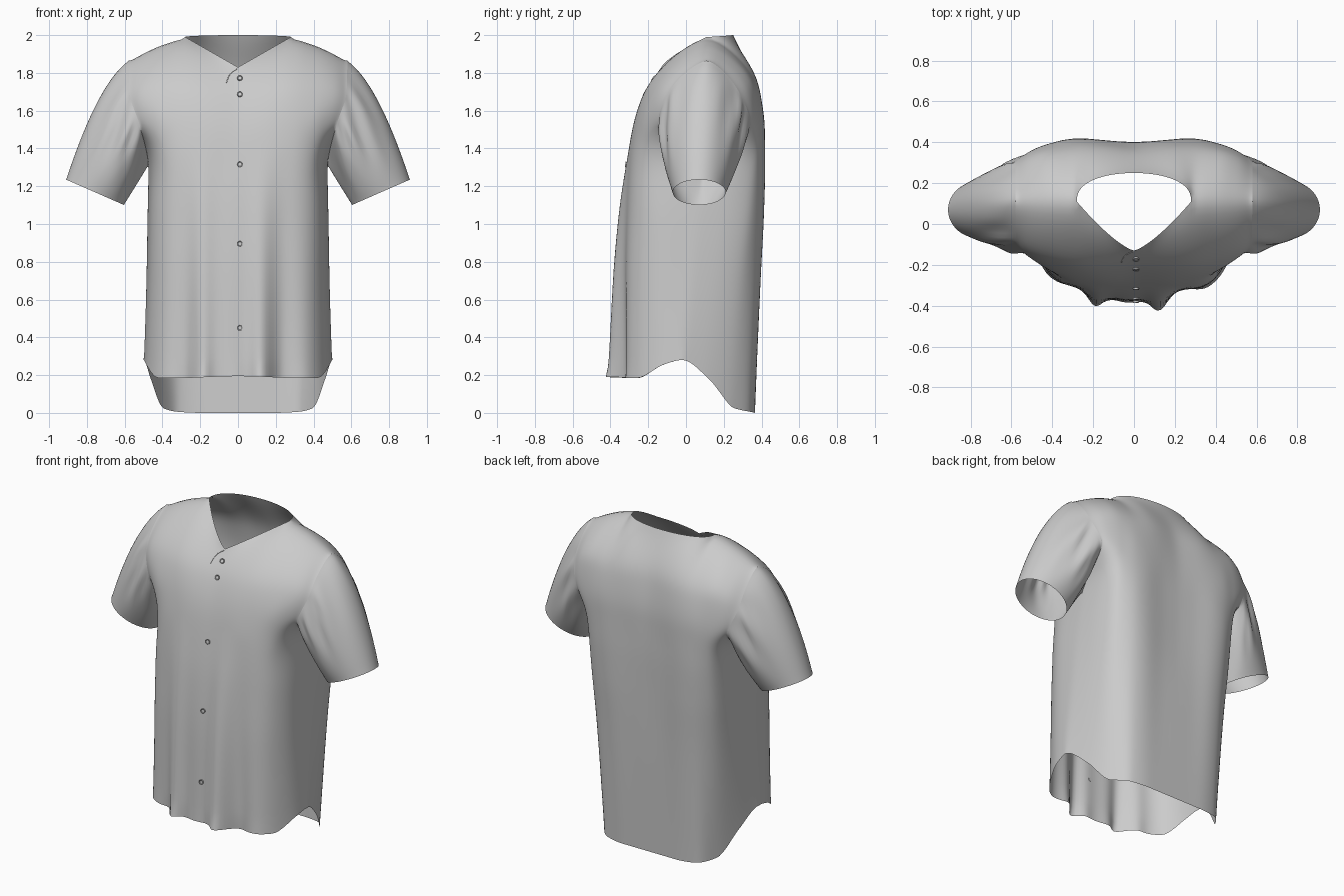
import bpy, bmesh, math
from mathutils import Vector
from mathutils.bvhtree import BVHTree

if "Cube" in bpy.data.objects:
    bpy.data.objects.remove(bpy.data.objects["Cube"])

# Control rows run hem -> shoulder, points run centre -> side seam / armhole
FRONT = [
    [(0, -.37, .195), (.15, -.36, .19), (.29, -.32, .185), (.42, -.25, .185), (.485, -.12, .255), (.5, -.02, .28)],
    [(0, -.365, .7), (.15, -.355, .7), (.29, -.32, .7), (.41, -.25, .7), (.47, -.13, .7), (.487, .02, .7)],
    [(0, -.345, 1.05), (.15, -.34, 1.05), (.29, -.31, 1.05), (.41, -.24, 1.05), (.465, -.12, 1.05), (.48, .06, 1.05)],
    [(0, -.315, 1.3), (.15, -.315, 1.3), (.29, -.295, 1.3), (.4, -.235, 1.3), (.455, -.11, 1.3), (.475, .1, 1.3)],
    [(0, -.28, 1.5), (.15, -.285, 1.5), (.29, -.27, 1.5), (.4, -.235, 1.5), (.47, -.19, 1.51), (.52, -.15, 1.52)],
    [(0, -.215, 1.69), (.15, -.22, 1.7), (.29, -.205, 1.72), (.42, -.17, 1.72), (.52, -.13, 1.71), (.575, -.09, 1.7)],
    [(0, -.13, 1.83), (.14, -.04, 1.91), (.28, .11, 1.99), (.39, .11, 1.96), (.49, .11, 1.915), (.58, .11, 1.865)],
]
BACK = [
    [(0, .365, 0), (.18, .365, 0), (.31, .345, .005), (.395, .255, .025), (.46, .125, .175), (.5, -.02, .28)],
    [(0, .385, .7), (.18, .395, .7), (.32, .38, .7), (.42, .3, .7), (.465, .17, .7), (.487, .02, .7)],
    [(0, .39, 1.05), (.18, .41, 1.05), (.32, .405, 1.05), (.43, .34, 1.05), (.47, .2, 1.05), (.48, .06, 1.05)],
    [(0, .395, 1.3), (.18, .415, 1.3), (.32, .415, 1.3), (.43, .37, 1.3), (.47, .25, 1.3), (.475, .1, 1.3)],
    [(0, .395, 1.5), (.18, .415, 1.5), (.32, .415, 1.5), (.42, .395, 1.5), (.49, .365, 1.51), (.53, .34, 1.52)],
    [(0, .365, 1.74), (.18, .385, 1.74), (.31, .375, 1.74), (.42, .36, 1.74), (.51, .33, 1.72), (.58, .28, 1.7)],
    [(0, .25, 1.99), (.18, .22, 1.99), (.28, .11, 1.99), (.39, .11, 1.96), (.49, .11, 1.915), (.58, .11, 1.865)],
]
NR, NC = 10, 8                     # samples per control span
ARMPIT, YOKE, TOP = 3 * NR, 5 * NR, 6 * NR


def smooth_line(pts, n, flat_end=False):
    """Interpolate points without overshoot (monotone cubic per axis)."""
    pts = [Vector(p) for p in pts]
    d = [b - a for a, b in zip(pts, pts[1:])]
    m = [d[0].copy()]
    for a, b in zip(d, d[1:]):
        m.append(Vector([2 * p * q / (p + q) if p * q > 0 else 0 for p, q in zip(a, b)]))
    m.append(d[-1].copy())
    if flat_end:
        m[-1].z = 0
    out = []
    for i in range(len(d)):
        for k in range(n):
            t = k / n
            out.append(pts[i] * (2*t**3 - 3*t*t + 1) + m[i] * (t**3 - 2*t*t + t)
                       + pts[i+1] * (3*t*t - 2*t**3) + m[i+1] * (t**3 - t*t))
    return out + [pts[-1]]


def panel(rows, neck):
    wide = [smooth_line(r, NC, k == 0) for k, r in enumerate(rows)]
    g = [list(r) for r in zip(*[smooth_line(c, NR) for c in zip(*wide)])]
    for j in range(5 * NC + 1):
        f = min(1, j / (2 * NC))
        shift = Vector(neck(f)) - g[TOP][j] if f < 1 else Vector()
        rise = (g[TOP][j].z - g[YOKE][j].z) * .8 * f * f * (3 - 2 * f)
        for i in range(YOKE, TOP + 1):          # shape neckline, round the shoulder
            t = (i - YOKE) / NR
            g[i][j] = g[i][j] + shift * t * t + Vector((0, 0, rise * t * t * (1 - t)))
    return g


def bump(x, w):
    return math.exp(-(x / w) ** 2)


def fold(p, u, front):
    """Hanging pleats, fading towards the chest and the side seams."""
    q = p.copy()
    fade = max(0, min(1, (1.4 - p.z) / 1.2)) * (1 - u ** 4)
    x = p.x
    if front:
        q.y += fade * (-.05 * bump(x + .19, .045) - .062 * bump(x - .12, .05) - .017 * bump(x + .03, .07)
                       + .03 * bump(x - .23, .05) + .023 * bump(x + .28, .05) - .02 * bump(x - .36, .06))
    else:
        q.y += .005 * math.cos(x * 24) * (1 - u ** 4) * max(0, min(1, (1.75 - p.z) / .4, p.z))
    return q


def add_grid(bm, grid, flip=False, cyclic=False):
    vs = [[bm.verts.new(p) for p in row] for row in grid]
    n = len(vs[0])
    for a, b in zip(vs, vs[1:]):
        for j in range(n if cyclic else n - 1):
            k = (j + 1) % n
            f = (a[j], a[k], b[k], b[j])
            bm.faces.new(f[::-1] if flip else f)


def finish(bm, name, angle=50):
    me = bpy.data.meshes.new(name)
    bm.to_mesh(me)
    bm.free()
    ob = bpy.data.objects.new(name, me)
    bpy.context.collection.objects.link(ob)
    bpy.ops.object.select_all(action='DESELECT')
    ob.select_set(True)
    bpy.context.view_layer.objects.active = ob
    bpy.ops.object.shade_smooth_by_angle(angle=math.radians(angle))
    return ob


front = panel(FRONT, lambda f: (.28 * f, -.13 + .24 * f ** 1.35, 1.83 + .16 * f))
back = panel(BACK, lambda f: (.28 * math.sin(f * math.pi / 2), .11 + .14 * math.cos(f * math.pi / 2) ** .8,
                              1.99 + .01 * math.cos(f * math.pi / 2)))
# Share the side seam and the shoulder seam
for i in range(ARMPIT + 1):
    back[i][-1] = front[i][-1]
for j in range(2 * NC, 5 * NC + 1):
    back[TOP][j] = front[TOP][j]

# Shirt body: front and back panels, left and right, softened inside the edges
bm = bmesh.new()
for grid, is_front in ((front, True), (back, False)):
    for s in (1, -1):
        g = [[fold(Vector((p.x * s, p.y, p.z)), j / (5 * NC), is_front) for j, p in enumerate(r)] for r in grid]
        add_grid(bm, g, flip=(s == 1) != is_front)
bmesh.ops.remove_doubles(bm, verts=bm.verts, dist=.0004)
inner = [v for v in bm.verts if not v.is_boundary]
for _ in range(8):
    bmesh.ops.smooth_vert(bm, verts=inner, factor=.5, use_axis_x=True, use_axis_y=True, use_axis_z=True)
tree = BVHTree.FromBMesh(bm)
finish(bm, "shirt_body")

# Sleeves: loft from the armhole loop to a tilted oval cuff
loop = [front[i][-1] for i in range(ARMPIT, TOP + 1)] + [back[i][-1] for i in range(TOP - 1, ARMPIT, -1)]
CUFF, AXIS = Vector((.757, .07, 1.168)), Vector((.153, 0, .067))
N, STEPS = len(loop), 36
sleeve = []
for k in range(STEPS + 1):
    t = k / STEPS
    ring = []
    for i, p in enumerate(loop):
        phi = 2 * math.pi * i / N
        c, s = math.cos(phi), math.sin(phi)
        end = CUFF - AXIS * c + Vector((0, -.14 * s, 0))
        out = Vector((-.9 * c, -s, -.43 * c))
        cap = max(0, -c) ** 2
        ctrl = (p + end) / 2 + out * .035 * abs(s) + Vector((-.005, 0, .2)) * cap
        q = p * (1 - t) ** 2 + ctrl * 2 * t * (1 - t) + end * t * t
        # Lengthwise wrinkles, strongest near the armhole
        w = math.sin(math.pi * t ** .6) ** 2 * (1 - .5 * t) * s * s
        q += out * w * (.015 * math.sin(9 * phi + 3 * t) + .005 * math.sin(15 * phi - 5 * t))
        ring.append(q)
    sleeve.append(ring)
for s, name in ((1, "sleeve_left"), (-1, "sleeve_right")):
    bm = bmesh.new()
    add_grid(bm, [[Vector((p.x * s, p.y, p.z)) for p in r] for r in sleeve], flip=s == 1, cyclic=True)
    inner = [v for v in bm.verts if not v.is_boundary]
    for _ in range(2):
        bmesh.ops.smooth_vert(bm, verts=inner, factor=.5, use_axis_x=True, use_axis_y=True, use_axis_z=True)
    finish(bm, name)


def on_front(x, z):
    hit, normal, _, _ = tree.ray_cast(Vector((x, -1, z)), Vector((0, 1, 0)))
    if normal.y > 0:
        normal = -normal
    return hit, normal


# Buttons: small dished discs lying on the front
for i, z in enumerate((1.77, 1.685, 1.315, .895, .45)):
    hit, normal = on_front(.01, z)
    bm = bmesh.new()
    bmesh.ops.create_cone(bm, cap_ends=True, segments=24, radius1=.014, radius2=.014, depth=.01)
    cap = [f for f in bm.faces if f.normal.z > .9]
    bmesh.ops.inset_region(bm, faces=cap, thickness=.004, depth=-.003)
    ob = finish(bm, f"button_{i + 1}", 30)
    ob.location = hit + normal * .003
    ob.rotation_euler = normal.to_track_quat('Z', 'Y').to_euler()

# Curved edge of the overlapping placket below the neckline
cu = bpy.data.curves.new("placket_edge", 'CURVE')
cu.dimensions, cu.bevel_depth, cu.bevel_resolution = '3D', .002, 2
path = smooth_line([(-.003, 0, 1.822), (-.03, 0, 1.805), (-.05, 0, 1.78), (-.062, 0, 1.745)], 6)
sp = cu.splines.new('POLY')
sp.points.add(len(path) - 1)
for pt, p in zip(sp.points, path):
    hit, normal = on_front(p.x, p.z)
    pt.co = (*hit, 1)
bpy.context.collection.objects.link(bpy.data.objects.new("placket_edge", cu))
